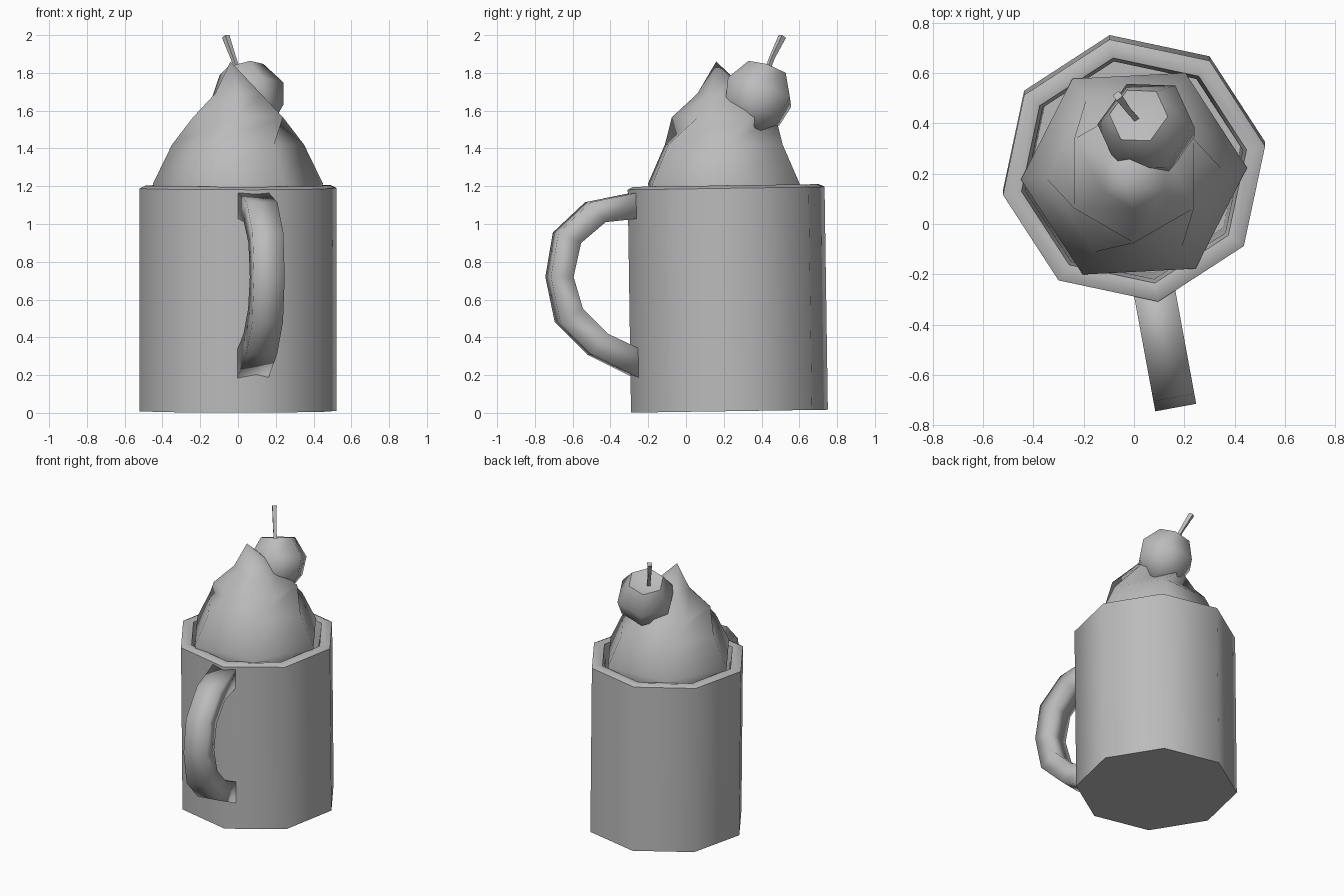
import bpy
import bmesh
import math
from mathutils import Vector, Matrix

cube = bpy.data.objects.get("Cube")
if cube:
    bpy.data.objects.remove(cube, do_unlink=True)

GREY = (0.5, 0.5, 0.5, 1.0)
grey = bpy.data.materials.new("plain grey")
grey.use_nodes = True
grey.diffuse_color = GREY
grey.node_tree.nodes["Principled BSDF"].inputs["Base Color"].default_value = GREY


def skin(name, rings, tip=None, angle=60):
    """Join rings of points into one surface, closed by caps or a tip."""
    bm = bmesh.new()
    loops = [[bm.verts.new(p) for p in ring] for ring in rings]
    n = len(loops[0])
    for a, b in zip(loops, loops[1:]):
        for i in range(n):
            j = (i + 1) % n
            bm.faces.new((a[i], a[j], b[j], b[i]))
    bm.faces.new(loops[0][::-1])
    if tip:
        top = bm.verts.new(tip)
        for i in range(n):
            bm.faces.new((loops[-1][i], loops[-1][(i + 1) % n], top))
    else:
        bm.faces.new(loops[-1])
    bmesh.ops.recalc_face_normals(bm, faces=bm.faces)
    mesh = bpy.data.meshes.new(name)
    bm.to_mesh(mesh)
    bm.free()
    mesh.materials.append(grey)
    obj = bpy.data.objects.new(name, mesh)
    bpy.context.collection.objects.link(obj)
    bpy.ops.object.select_all(action="DESELECT")
    obj.select_set(True)
    bpy.context.view_layer.objects.active = obj
    bpy.ops.object.shade_smooth_by_angle(angle=math.radians(angle))
    return obj


def ring(r, z, sides, turn=0.0):
    """Regular polygon of points; turn is in degrees."""
    step = math.tau / sides
    a = math.radians(turn)
    return [Vector((r * math.cos(a + i * step), r * math.sin(a + i * step), z))
            for i in range(sides)]


# Hollow eight-sided mug, leaning very slightly
profile = [(0.53, 0), (0.53, 1.18), (0.50, 1.195), (0.455, 1.185),
           (0.44, 1.1), (0.43, 0.1)]
mug = skin("mug", [ring(r, z, 8, 10.5) for r, z in profile])
mug.location = (0, 0.23, 0.009)
mug.rotation_euler.x = math.radians(0.85)

# Handle: (outer y, z, inner y, z) sections of a square-edged band
sections = [(-0.25, 1.17, -0.25, 1.03), (-0.52, 1.115, -0.44, 1.01),
            (-0.69, 0.955, -0.57, 0.90), (-0.73, 0.72, -0.61, 0.72),
            (-0.68, 0.48, -0.56, 0.55), (-0.51, 0.31, -0.43, 0.42),
            (-0.25, 0.18, -0.25, 0.335)]
across = Vector((0.98, 0.18, 0)) * 0.083


def on_plane(y, z):
    return Vector((0.085 - 0.184 * (y + 0.29), y, z))


bands = []
for oy, oz, iy, iz in sections:
    outer, inner = on_plane(oy, oz), on_plane(iy, iz)
    bands.append([outer - across, outer + across, inner + across, inner - across])
skin("handle", bands, angle=100)

# Whipped cream dome with a leaning peak
layers = [(0.44, 1.15, 3), (0.45, 1.215, 3), (0.35, 1.42, 3),
          (0.275, 1.565, 30), (0.14, 1.69, 30)]
cream = skin("whipped_cream", [ring(r, z, 6, t) for r, z, t in layers],
             tip=(-0.04, -0.04, 1.86))
cream.location.y = 0.2

# Cherry, tilted along its stem
lean = Vector((-0.25, 0.35, 1)).to_track_quat("Z", "Y")
cherry_profile = [(0.09, -0.175), (0.17, -0.09), (0.2, 0.03), (0.12, 0.16)]
cherry = skin("cherry", [ring(r, z, 6, 20) for r, z in cherry_profile],
              tip=(0, 0, 0.13), angle=75)
cherry.matrix_world = Matrix.Translation((0.055, 0.38, 1.67)) @ lean.to_matrix().to_4x4()

# Bent stem
path = [Vector((0.015, 0.41, 1.76)), Vector((-0.025, 0.455, 1.88)),
        Vector((-0.065, 0.51, 1.993))]
tilt = (path[-1] - path[0]).to_track_quat("Z", "Y")
skin("cherry_stem", [[p + tilt @ q for q in ring(r, 0, 4, 45)]
                     for p, r in zip(path, (0.015, 0.015, 0.021))])
